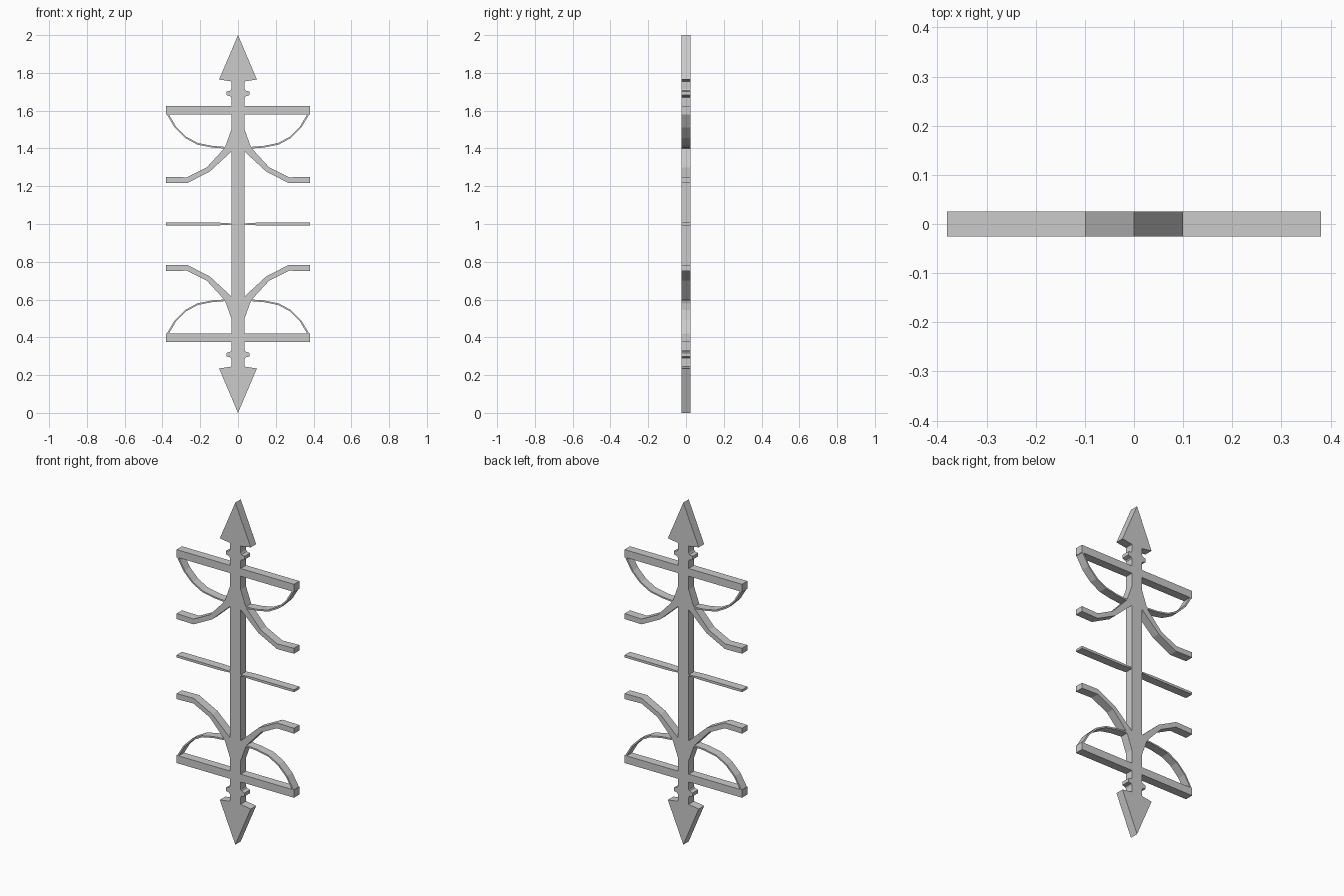
import bpy, bmesh
from mathutils import Vector

if "Cube" in bpy.data.objects:
    bpy.data.objects.remove(bpy.data.objects["Cube"])

T = 0.025   # half thickness in y
W = 0.035   # half width of the shaft


def plate(name, pts, mirror_x=True, mirror_z=True):
    """Extrude an (x, z) outline through y and mirror it about x = 0 and z = 1."""
    bm = bmesh.new()
    front = [bm.verts.new((x, -T, z - 1)) for x, z in pts]
    back = [bm.verts.new((x, T, z - 1)) for x, z in pts]
    bm.faces.new(front)
    bm.faces.new(back[::-1])
    n = len(pts)
    for i in range(n):
        j = (i + 1) % n
        # leave open the sides that sit flush against the shaft
        if mirror_x and pts[i][0] == W and pts[j][0] == W:
            continue
        bm.faces.new((front[i], back[i], back[j], front[j]))
    bmesh.ops.recalc_face_normals(bm, faces=bm.faces)
    mesh = bpy.data.meshes.new(name)
    bm.to_mesh(mesh)
    bm.free()
    obj = bpy.data.objects.new(name, mesh)
    obj.location.z = 1
    bpy.context.collection.objects.link(obj)
    if mirror_x or mirror_z:
        mod = obj.modifiers.new("mirror", 'MIRROR')
        mod.use_axis = (mirror_x, False, mirror_z)
        mod.use_mirror_merge = False
    return obj


def ribbon(path, width):
    """Outline of a thin strip lying on the inner side of a path."""
    inner = []
    for i, p in enumerate(path):
        a, b = path[max(i - 1, 0)], path[min(i + 1, len(path) - 1)]
        d = (Vector(b) - Vector(a)).normalized()
        inner.append((p[0] + d.y * width, p[1] - d.x * width))
    return path + inner[::-1]


# central shaft with an arrowhead at both ends
right = [(0.10, 1.765), (W, 1.755)]
right += [(x, 2 - z) for x, z in right[::-1]]
left = [(-x, z) for x, z in right[::-1]]
plate("arrow_shaft", [(0, 2)] + right + [(0, 0)] + left, False, False)

# small collars under the arrowheads
plate("collar", [(W, 1.715), (0.04, 1.706), (0.06, 1.702),
                 (0.06, 1.682), (0.04, 1.676), (W, 1.669)])

# straight crossbars
plate("crossbar", [(W, 1.579), (0.38, 1.579), (0.38, 1.624), (W, 1.624)])

# thin bowed strips below the crossbars
arc = [(0.065, 1.399), (0.14, 1.405), (0.215, 1.42),
       (0.28, 1.455), (0.335, 1.51), (0.378, 1.582)]
plate("bow_strip", ribbon(arc, -0.009))

# curved limbs flaring out of the shaft
plate("curved_limb", [(W, 1.50), (0.07, 1.403), (0.165, 1.30), (0.27, 1.247),
                      (0.38, 1.25), (0.38, 1.218), (0.27, 1.216),
                      (0.15, 1.277), (W, 1.383)])

# slim middle rung, narrowing near the shaft
plate("middle_rung", [(W, 1.003), (0.10, 1.007), (0.38, 1.007),
                      (0.38, 0.993), (0.10, 0.993), (W, 0.997)],
      mirror_z=False)
